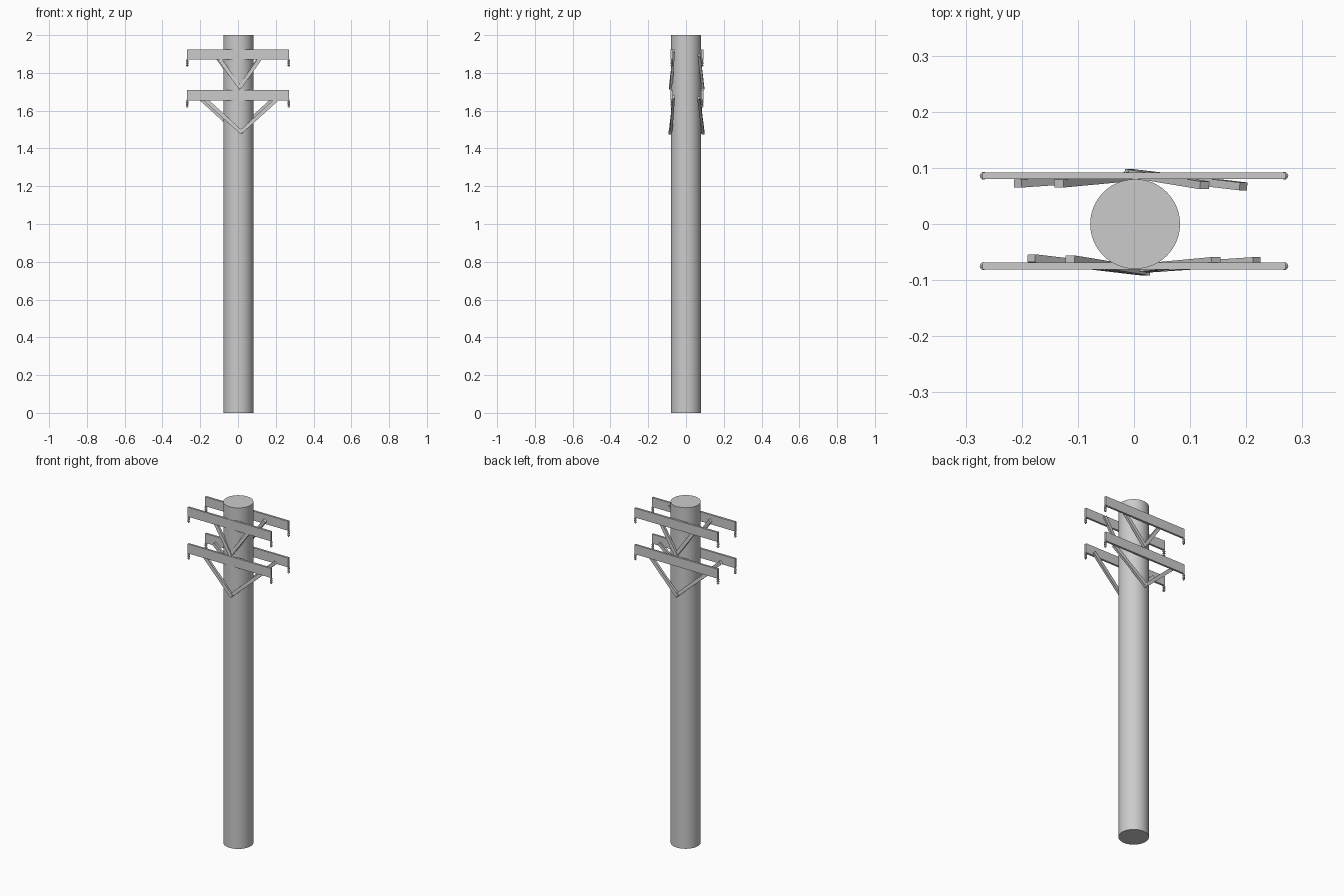
import bpy, bmesh, math
from mathutils import Vector, Matrix

if "Cube" in bpy.data.objects:
    bpy.data.objects.remove(bpy.data.objects["Cube"])

grey = bpy.data.materials.new("weathered_grey")
grey.diffuse_color = (0.6, 0.6, 0.6, 1)
grey.use_nodes = True
grey.node_tree.nodes["Principled BSDF"].inputs["Base Color"].default_value = grey.diffuse_color


def finish(name, bm, smooth=False):
    bmesh.ops.recalc_face_normals(bm, faces=bm.faces)
    me = bpy.data.meshes.new(name)
    bm.to_mesh(me)
    bm.free()
    me.materials.append(grey)
    ob = bpy.data.objects.new(name, me)
    bpy.context.collection.objects.link(ob)
    if smooth:
        bpy.ops.object.select_all(action='DESELECT')
        ob.select_set(True)
        bpy.context.view_layer.objects.active = ob
        bpy.ops.object.shade_smooth_by_angle(angle=math.radians(35))
    return ob


def box(name, lo, hi):
    lo, hi = Vector(lo), Vector(hi)
    bm = bmesh.new()
    bmesh.ops.create_cube(bm, size=1, matrix=Matrix.Translation((lo + hi) / 2)
                          @ Matrix.Diagonal((*(hi - lo), 1)))
    return finish(name, bm)


def strut(name, a, b, width=0.02, depth=0.014):
    # square-ended bar from a to b, flat side facing front/back
    a, b = Vector(a), Vector(b)
    z = (b - a).normalized()
    x = Vector((0, 1, 0)).cross(z).normalized()
    y = z.cross(x)
    rot = Matrix((x, y, z)).transposed().to_4x4()
    bm = bmesh.new()
    bmesh.ops.create_cube(bm, size=1, matrix=Matrix.Translation((a + b) / 2) @ rot
                          @ Matrix.Diagonal((width, depth, (b - a).length, 1)))
    return finish(name, bm)


def lathe(name, profile, at, sides, smooth=False):
    bm = bmesh.new()
    rings = []
    for r, z in profile:
        rings.append([bm.verts.new((at[0] + r * math.cos(2 * math.pi * i / sides),
                                    at[1] + r * math.sin(2 * math.pi * i / sides),
                                    at[2] + z)) for i in range(sides)])
    for p, q in zip(rings, rings[1:]):
        for i in range(sides):
            j = (i + 1) % sides
            bm.faces.new((p[i], p[j], q[j], q[i]))
    bm.faces.new(rings[0])
    bm.faces.new(rings[-1])
    return finish(name, bm, smooth)


# Pole
lathe("pole", [(0.08, 0), (0.08, 2)], (0.002, 0, 0), 64, True)

# Ribbed insulator profile, hanging down from the crossarm
ribs = [(0.004, 0.004), (0.004, -0.004)]
for k in range(3):
    z = -0.006 - 0.011 * k
    ribs += [(0.007, z), (0.007, z - 0.004), (0.0035, z - 0.006), (0.0035, z - 0.009)]

# Crossarms with insulators at both ends
for level, z in (("lower", 1.655), ("upper", 1.87)):
    for side, y in (("front", -0.075), ("back", 0.086)):
        box(f"{level}_{side}_crossarm", (-0.27, y - 0.006, z), (0.27, y + 0.006, z + 0.055))
        for end, x in (("left", -0.268), ("right", 0.268)):
            lathe(f"{level}_{side}_{end}_insulator", ribs, (x, y, z), 12, True)

# V braces; the back pair is the front pair turned half round
braces = {
    "lower_left": ((0.022, -0.085, 1.482), (-0.183, -0.061, 1.668)),
    "lower_right": ((0.012, -0.080, 1.484), (0.219, -0.066, 1.672)),
    "upper_left": ((0.014, -0.084, 1.718), (-0.114, -0.063, 1.895)),
    "upper_right": ((0.006, -0.079, 1.718), (0.146, -0.066, 1.917)),
}
for name, (a, b) in braces.items():
    strut(f"front_{name}_brace", a, b)
    turn = lambda p: (0.012 - p[0], 0.006 - p[1], p[2])
    strut(f"back_{name}_brace", turn(a), turn(b))
